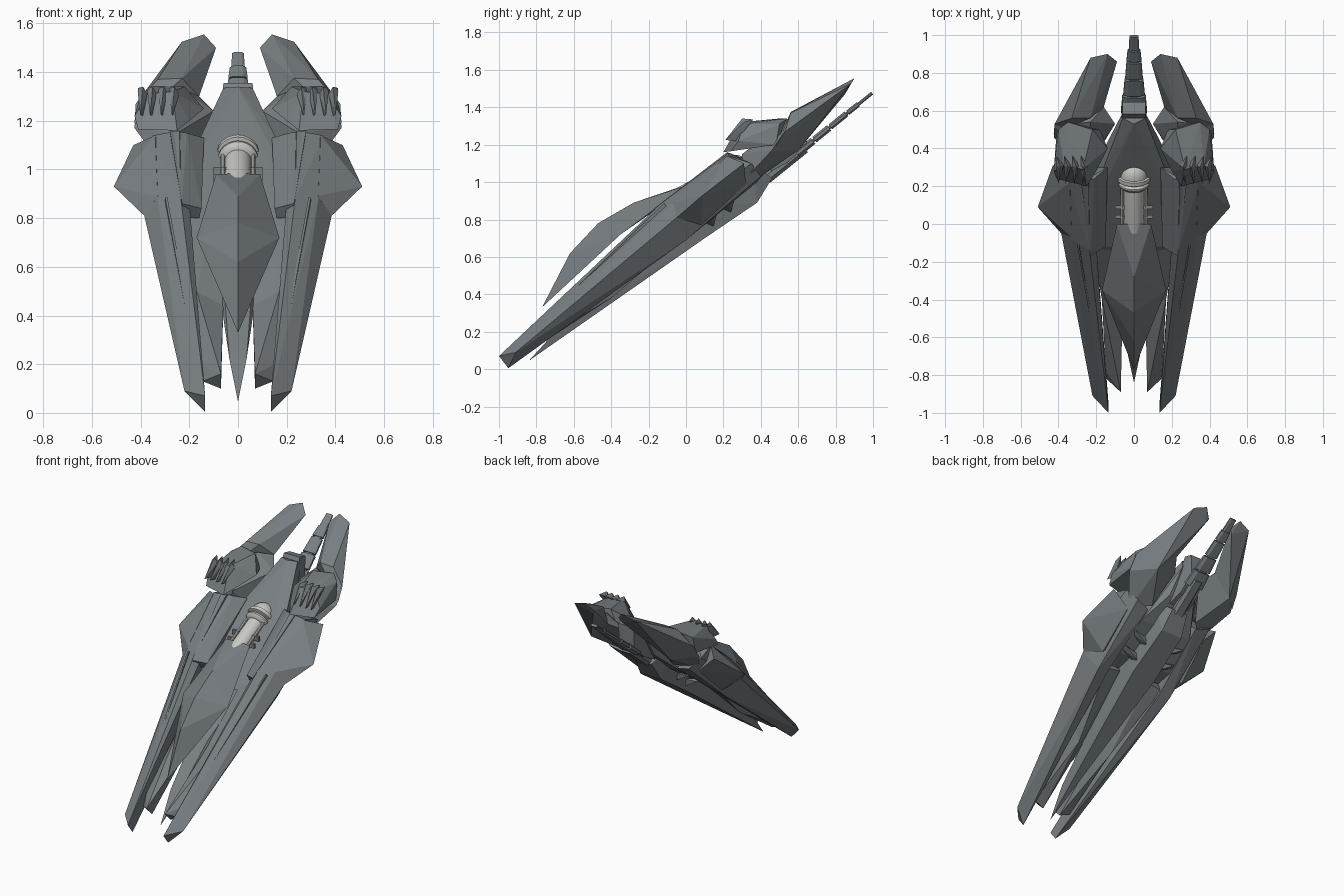
import bpy, bmesh, math
from mathutils import Vector, Matrix

ANG = math.atan2(1.51, 1.87)                     # pitch of the whole craft
AX = Vector((0, math.cos(ANG), math.sin(ANG)))   # along the craft, nose to tail
UP = Vector((0, -math.sin(ANG), math.cos(ANG)))  # out of the deck
ORG = Vector((0, 0, 0.82))


def mat(name, rgb):
    m = bpy.data.materials.new(name)
    m.diffuse_color = (*rgb, 1)
    return m


GREY = mat("hull grey", (0.19, 0.212, 0.226))
PALE = mat("pale metal", (0.58, 0.58, 0.55))


def finish(name, bm, m):
    bmesh.ops.recalc_face_normals(bm, faces=bm.faces)
    me = bpy.data.meshes.new(name)
    bm.to_mesh(me)
    bm.free()
    me.materials.append(m)
    ob = bpy.data.objects.new(name, me)
    bpy.context.collection.objects.link(ob)
    return ob


def local(x, s, n):
    return ORG + AX * s + UP * n + Vector((x, 0, 0))


def hull(name, *groups, both=True, m=GREY):
    """Convex solids from key points; 'both' adds the mirrored solid,
    otherwise the points themselves are mirrored into one solid."""
    bm = bmesh.new()
    for pts in groups:
        flip = [(-p[0], p[1], p[2]) for p in pts]
        sets = [pts, flip] if both else [list(pts) + [q for q in flip if q[0]]]
        for ps in sets:
            vs = [bm.verts.new(p) for p in ps]
            bmesh.ops.convex_hull(bm, input=vs)
            loose = [v for v in bm.verts if not v.link_faces]
            bmesh.ops.delete(bm, geom=loose, context='VERTS')
    return finish(name, bm, m)


def lathe(name, a, b, profile, m, segs=24, smooth=True):
    """Turned part along a-b; profile = (distance, radius)."""
    d = (b - a).normalized()
    rot = d.to_track_quat('Z', 'Y').to_matrix()
    bm = bmesh.new()
    rings = []
    for t, r in profile:
        rings.append([bm.verts.new(a + rot @ Vector((r * math.cos(k * math.tau / segs),
                      r * math.sin(k * math.tau / segs), t))) for k in range(segs)])
    for p, q in zip(rings, rings[1:]):
        for k in range(segs):
            j = (k + 1) % segs
            bm.faces.new((p[k], p[j], q[j], q[k]))
    bm.faces.new(rings[0])
    bm.faces.new(rings[-1])
    ob = finish(name, bm, m)
    if smooth:
        bpy.context.view_layer.objects.active = ob
        ob.select_set(True)
        bpy.ops.object.shade_smooth_by_angle(angle=math.radians(35))
        ob.select_set(False)
    return ob


# long outer prongs running up into the flanks
hull("outer_prong",
     [(.135, -1, .07), (.135, -.95, .005), (.22, -.91, .09),
      (.2, -.1, .87), (.235, -.14, .88), (.33, -.08, .88), (.385, -.05, .81),
      (.3, .0, .69), (.22, .0, .7)],
     [(.235, -.14, .88), (.33, -.08, .88), (.385, -.05, .81), (.3, 0, .69), (.22, 0, .7),
      (.24, .22, 1.16), (.35, .23, 1.14), (.36, .35, 1.1), (.3, .4, 1.03), (.2, .38, 1.0)])

# raised strip along each prong
hull("prong_strip",
     [local(.155, -1.12, .035), local(.165, -1.12, .035), local(.29, -.05, .125),
      local(.30, -.05, .125), local(.29, -.05, .09), local(.30, -.05, .09)])

# shorter inner prongs
hull("inner_prong",
     [(.07, -.89, .16), (.07, -.83, .1), (.15, -.78, .2), (.145, -.82, .13),
      (.17, -.4, .5), (.06, -.42, .44), (.13, -.4, .38)],
     [(.17, -.4, .5), (.06, -.42, .44), (.13, -.4, .38),
      (.23, -.05, .84), (.1, -.05, .82), (.23, 0, .72), (.12, 0, .74)])

# stepped blocks beside the deck
hull("deck_shoulder",
     [(.15, -.12, .84), (.23, -.17, .86), (.23, -.13, .8), (.16, -.1, .8),
      (.14, .3, 1.13), (.21, .24, 1.15), (.28, .22, 1.16), (.25, .3, 1.0), (.15, .3, 1.0)])

# angular side wings
hull("side_wing",
     [(.51, .09, .93), (.43, .31, 1.1), (.385, -.05, .81), (.34, .22, 1.14),
      (.33, -.07, .89), (.33, .08, .77), (.32, .32, .99), (.25, .1, .85)])

# central fuselage with ridged deck
hull("fuselage",
     [(.06, .56, 1.335), (0, .53, 1.34), (.16, .3, 1.12), (.22, .08, .94), (.24, -.12, .77),
      (.22, .1, .8), (.2, .32, .95), (.07, .57, 1.28), (.1, .48, 1.1), (0, .33, 1.15),
      (.08, -.15, .73)], both=False)

# ventral keel ending in the centre spike
hull("keel_spike",
     [(0, -.84, .045), (.035, -.68, .22), (.055, -.4, .48), (.035, -.4, .355),
      (.13, .1, .86), (.09, .1, .7)],
     [(.13, .1, .86), (.09, .1, .7), (.08, .38, .89), (.06, .46, 1.02), (.12, .36, 1.1)],
     both=False)

# ventral slats
hull("ventral_slat",
     *[[local(.09, s, -.1), local(.22, s + .05, -.07), local(.22, s + .08, -.07),
        local(.09, s + .06, -.1), local(.1, s + .03, -.135), local(.2, s + .08, -.1)]
       for s in (.05, .17)])

# canopy shell: ridge above a spindle outline
hull("canopy",
     [(0, -.77, .33), (0, -.62, .62), (0, -.47, .78), (.17, -.35, .72), (0, -.36, .74)],
     [(0, -.47, .78), (.17, -.35, .72), (0, -.36, .74), (0, -.28, .89), (.09, 0, .98),
      (0, 0, .985), (0, -.02, .95)], both=False)

# rear fins
hull("rear_fin",
     [(.14, .9, 1.555), (.23, .88, 1.525), (.09, .86, 1.5), (.11, .85, 1.47),
      (.16, .62, 1.3), (.23, .56, 1.375), (.33, .56, 1.37), (.42, .53, 1.27), (.425, .48, 1.19),
      (.3, .6, 1.17)],
     [(.16, .62, 1.3), (.23, .54, 1.33), (.42, .52, 1.26), (.425, .46, 1.17), (.3, .6, 1.17),
      (.1, .53, 1.24), (.3, .3, 1.0), (.18, .4, 1.03), (.25, .3, 1.15)])

# shoulder pods
hull("shoulder_pod",
     [(.22, .5, 1.34), (.35, .54, 1.34), (.4, .5, 1.31), (.27, .29, 1.32), (.37, .31, 1.31),
      (.425, .28, 1.22), (.41, .24, 1.165), (.25, .2, 1.16), (.14, .4, 1.25),
      (.2, .28, 1.2), (.41, .48, 1.2), (.18, .5, 1.25)])

# claw ridges on the pod fronts
hull("pod_claw",
     *[[(x, .30, 1.34), (x + .022, .31, 1.32), (x - .018, .31, 1.31),
        (x + .012, .21, 1.225), (x, .27, 1.22), (x + .02, .36, 1.335)]
       for x in (.26, .305, .35, .39)])

# segmented tail: tapering flat plates with wider collars
bm = bmesh.new()
segs = [(.46, .72, .045, .04), (.67, .78, .07, .062), (.79, .89, .057, .05),
        (.90, 1.01, .047, .04), (1.02, 1.09, .04, .034), (1.05, 1.186, .03, .024),
        (.6, 1.15, .042, .02)]
for i, (a, b, w0, w1) in enumerate(segs):
    t = (.03, .02, .018, .016, .014, .009, .009)[i]
    ends = [[bm.verts.new(local(x * w, s, -.115 + k * t))
             for x, k in ((-1, -.4), (-.6, -1), (.6, -1), (1, -.4),
                          (1, .4), (.6, 1), (-.6, 1), (-1, .4))]
            for s, w in ((a, w0), (b, w1))]
    for k in range(8):
        j = (k + 1) % 8
        bm.faces.new((ends[0][k], ends[0][j], ends[1][j], ends[1][k]))
    bm.faces.new(ends[0])
    bm.faces.new(ends[1])
finish("tail", bm, GREY)

# tail root plate under the deck edge
hull("tail_root", [local(.06, .79, .05), local(.06, .83, .0), local(.065, .6, -.12),
                   local(.08, .5, -.1), local(.055, .74, -.11)], both=False)

# pale piston with domed, ringed head
low, high = Vector((0, -.2, .83)), Vector((0, .335, 1.105))
L = (high - low).length
dome = [(L - .085 + .085 * math.sin(a), max(.002, .076 * math.cos(a)))
        for a in [k * math.pi / 16 for k in range(9)]]
lathe("piston", low, high,
      [(0, .03), (.02, .05), (.06, .055), (L - .16, .055), (L - .155, .07), (L - .14, .082),
       (L - .13, .082), (L - .12, .07), (L - .115, .07), (L - .11, .088), (L - .088, .088)]
      + dome, PALE)

# guide rods beside the piston
d = (high - low).normalized()
for side, x in (("left", -.062), ("right", .062)):
    a = low + d * .1 + Vector((x, -.012, .02))
    lathe("guide_rod_" + side, a, a + d, [(0, .009), (L - .24, .009)], PALE, 8)

# cross brackets holding the piston
hull("piston_bracket",
     *[[(x, y + dy, z + dz) for x in (.05, .1) for dy in (0, .018) for dz in (0, .03)]
       for y, z in ((.03, .95), (.08, .98))])
